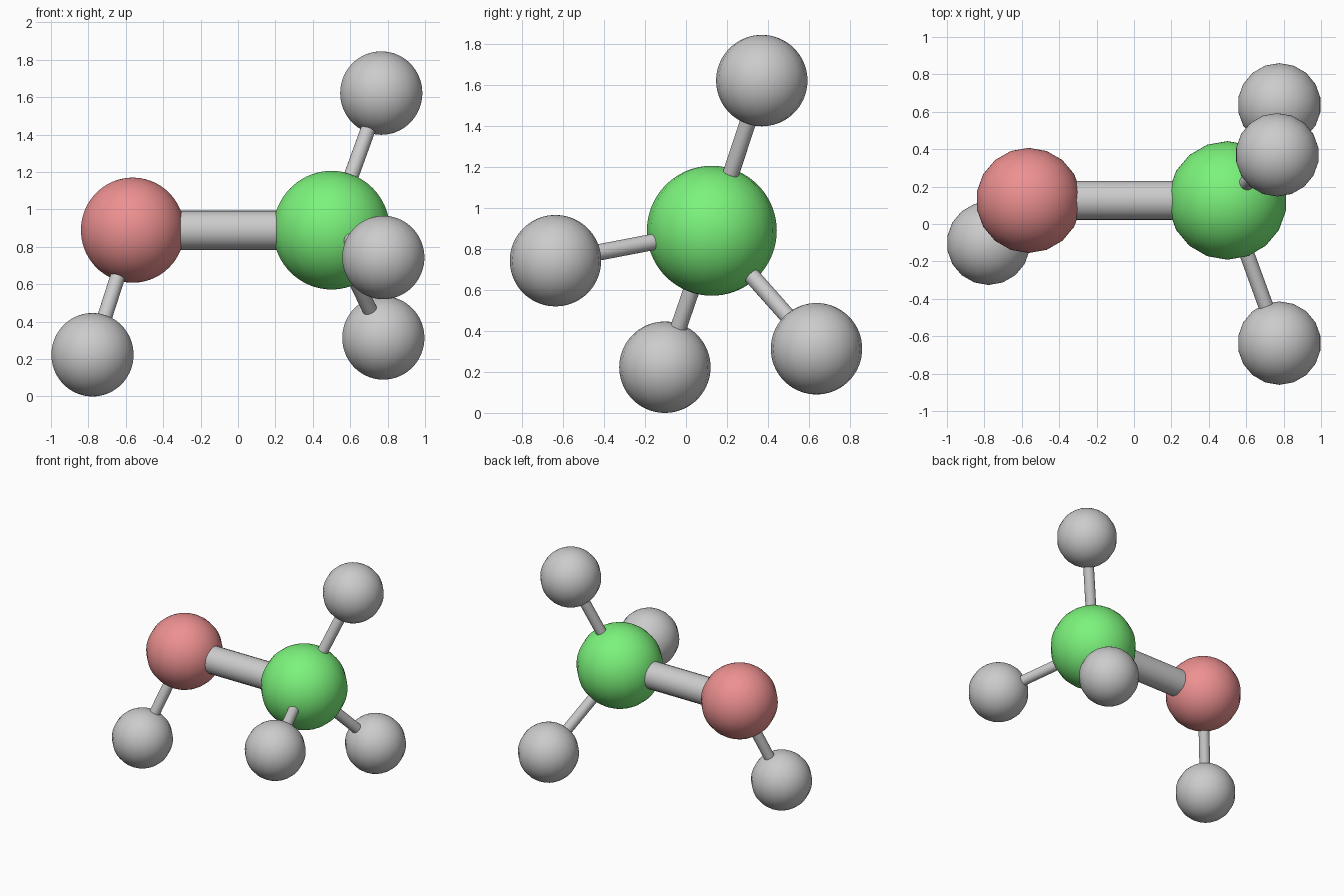
import bpy, bmesh
from mathutils import Vector

if "Cube" in bpy.data.objects:
    bpy.data.objects.remove(bpy.data.objects["Cube"])


def add_object(name, bm, colour=None):
    mesh = bpy.data.meshes.new(name)
    for f in bm.faces:
        f.smooth = len(f.verts) < 5  # round sides smooth, end caps flat
    bm.to_mesh(mesh)
    bm.free()
    ob = bpy.data.objects.new(name, mesh)
    bpy.context.collection.objects.link(ob)
    if colour:
        mat = bpy.data.materials.new(name + "_colour")
        mat.diffuse_color = (*colour, 1)
        mat.use_nodes = True
        mat.node_tree.nodes["Principled BSDF"].inputs["Base Color"].default_value = mat.diffuse_color
        mesh.materials.append(mat)
    return ob


def ball(name, centre, radius, colour=None):
    bm = bmesh.new()
    bmesh.ops.create_uvsphere(bm, u_segments=18, v_segments=36, radius=radius)
    add_object(name, bm, colour).location = centre


def stick(name, a, b, radius):
    a, b = Vector(a), Vector(b)
    bm = bmesh.new()
    bmesh.ops.create_cone(bm, cap_ends=True, segments=24, radius1=radius,
                          radius2=radius, depth=(b - a).length)
    ob = add_object(name, bm)
    ob.location = (a + b) / 2
    ob.rotation_mode = 'QUATERNION'
    ob.rotation_quaternion = (b - a).to_track_quat('Z', 'Y')


# Two large coloured atoms joined by a thick bond
red = (-0.563, 0.126, 0.889)
green = (0.5, 0.126, 0.889)
ball("red_atom", red, 0.281, (0.85, 0.28, 0.28))
ball("green_atom", green, 0.317, (0.2, 0.9, 0.2))
stick("thick_bond", red, green, 0.105)

# Small grey atoms, each on a thin bond to its parent atom
for name, parent, centre in [
    ("lower_left", red, (-0.778, -0.103, 0.223)),
    ("upper", green, (0.766, 0.37, 1.622)),
    ("front", green, (0.777, -0.637, 0.743)),
    ("back", green, (0.777, 0.637, 0.313)),
]:
    ball(name + "_atom", centre, 0.223)
    stick(name + "_bond", parent, centre, 0.04)
